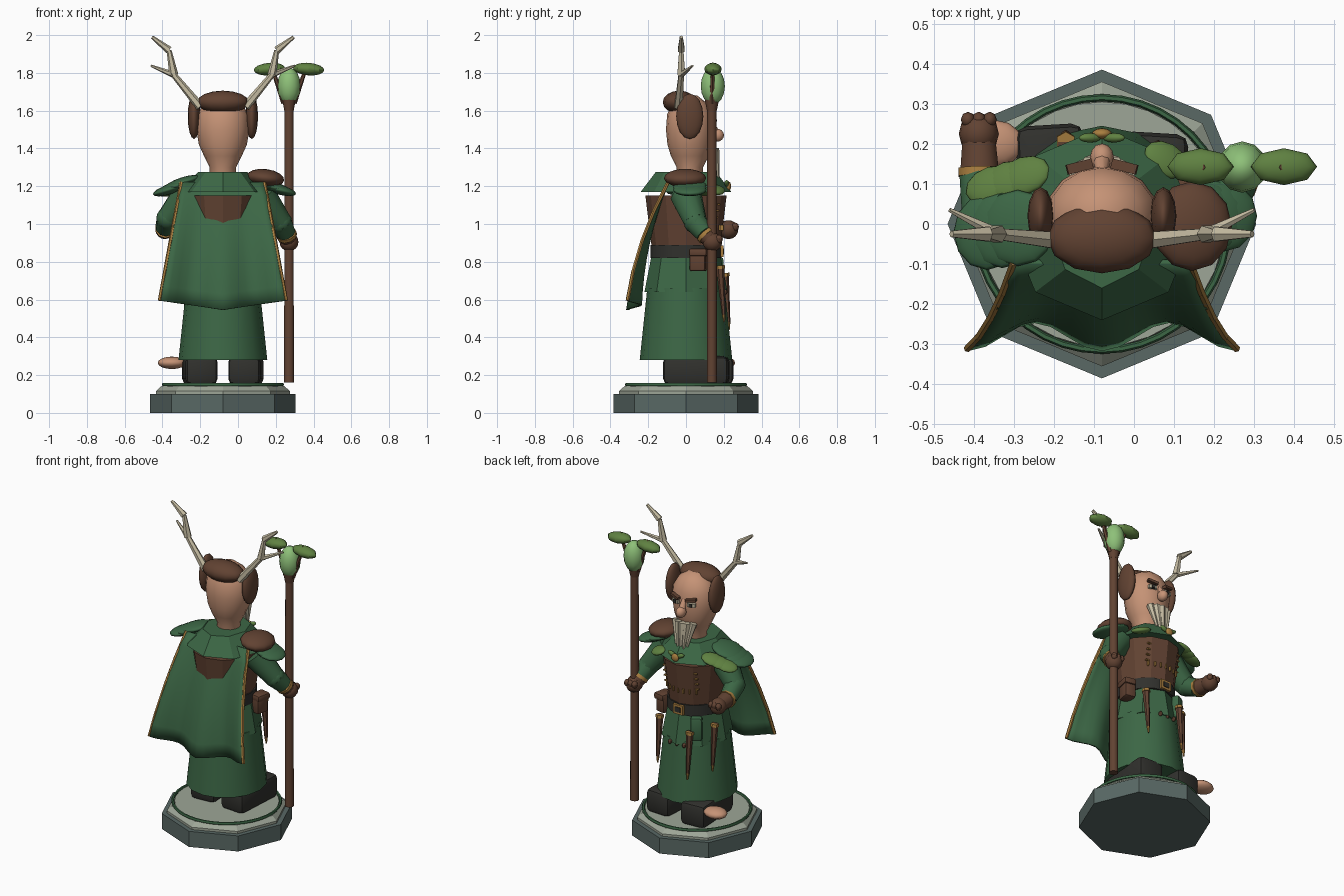
import bpy, bmesh, math
from mathutils import Vector

if "Cube" in bpy.data.objects:
    bpy.data.objects.remove(bpy.data.objects["Cube"], do_unlink=True)

CX = -0.08  # body axis


def material(name, r, g, b):
    m = bpy.data.materials.new(name)
    m.use_nodes = True
    m.diffuse_color = (r, g, b, 1)
    node = next(n for n in m.node_tree.nodes if n.type == 'BSDF_PRINCIPLED')
    node.inputs["Base Color"].default_value = (r, g, b, 1)
    node.inputs["Roughness"].default_value = 0.8
    return m


green = material("forest green", .045, .135, .06)
leaf = material("leaf green", .115, .22, .053)
glow = material("pale green", .27, .53, .19)
brown = material("brown leather", .12, .055, .032)
dark = material("dark boot leather", .03, .03, .026)
skin = material("skin", .56, .29, .18)
bone = material("bone", .56, .5, .36)
gold = material("gold", .4, .21, .05)
slate = material("slate", .1, .14, .13)
stone = material("pale stone", .34, .38, .31)


def finish(bm, name, mat, angle=40):
    bmesh.ops.recalc_face_normals(bm, faces=bm.faces)
    me = bpy.data.meshes.new(name)
    bm.to_mesh(me)
    bm.free()
    ob = bpy.data.objects.new(name, me)
    bpy.context.collection.objects.link(ob)
    me.materials.append(mat)
    bpy.ops.object.select_all(action='DESELECT')
    ob.select_set(True)
    bpy.context.view_layer.objects.active = ob
    bpy.ops.object.shade_smooth_by_angle(angle=math.radians(angle))
    return ob


def loft(name, mat, rings, n=12, cx=CX, cy=0, angle=40):
    """Stack of elliptical rings (z, rx, ry), capped at both ends."""
    bm = bmesh.new()
    loops = [[bm.verts.new((cx + rx * math.cos(2 * math.pi * i / n),
                            cy + ry * math.sin(2 * math.pi * i / n), z)) for i in range(n)]
             for z, rx, ry in rings]
    for a, b in zip(loops, loops[1:]):
        for i in range(n):
            bm.faces.new((a[i], a[(i + 1) % n], b[(i + 1) % n], b[i]))
    bm.faces.new(loops[0])
    bm.faces.new(loops[-1])
    return finish(bm, name, mat, angle)


def ball(name, mat, loc, radii, rot=(0, 0, 0), n=12):
    bm = bmesh.new()
    bmesh.ops.create_uvsphere(bm, u_segments=n, v_segments=8, radius=1)
    ob = finish(bm, name, mat)
    ob.location, ob.scale, ob.rotation_euler = loc, radii, rot
    return ob


def tube(name, mat, a, b, ra, rb, n=8):
    a, b = Vector(a), Vector(b)
    bm = bmesh.new()
    bmesh.ops.create_cone(bm, cap_ends=True, segments=n, radius1=ra, radius2=rb, depth=(b - a).length)
    ob = finish(bm, name, mat, 50)
    ob.location = (a + b) / 2
    ob.rotation_euler = (b - a).to_track_quat('Z', 'Y').to_euler()
    return ob


def box(name, mat, loc, size, rot=(0, 0, 0), bevel=0):
    bm = bmesh.new()
    bmesh.ops.create_cube(bm, size=1)
    bmesh.ops.scale(bm, vec=size, verts=bm.verts)
    if bevel:
        bmesh.ops.bevel(bm, geom=bm.edges[:], offset=bevel, segments=2, affect='EDGES', profile=.5)
    ob = finish(bm, name, mat)
    ob.location, ob.rotation_euler = loc, rot
    return ob


# Plinth
loft("plinth_base", slate, [(0, .385, .385), (.1, .385, .385)], 8)
loft("plinth_step", stone, [(.1, .355, .355), (.115, .355, .355), (.142, .325, .325)], 8, angle=20)
loft("plinth_top", stone, [(.14, .305, .305), (.15, .305, .305)], 32)
bpy.ops.mesh.primitive_torus_add(location=(CX, 0, .15), major_radius=.315, minor_radius=.009,
                                 major_segments=40, minor_segments=6)
ring = bpy.context.object
ring.name = "plinth_ring"
ring.data.materials.append(green)
bpy.ops.object.shade_smooth_by_angle(angle=math.radians(60))

# Boots and bare foot
for side, fy in ((-1, .075), (1, .055)):
    box("boot", dark, (CX + side * .122, fy, .225), (.17, .345, .15), (0, 0, -.06 * side), .03)
ball("bare_foot", skin, (-.35, .2, .265), (.075, .06, .033))

# Robe, tunic and belt
loft("robe_skirt", green, [(.28, .235, .245), (.66, .195, .205)], 16)
loft("tunic_skirt", green, [(.64, .205, .22), (.83, .17, .183)], 8, angle=25)
loft("belt", dark, [(.82, .172, .187), (.89, .172, .187)], 16)
loft("chest_armour", brown, [(.88, .165, .182), (1.15, .2, .215)], 12, angle=25)
loft("collar", green, [(1.17, .235, .24), (1.275, .13, .16)], 8, angle=20)
box("buckle", gold, (CX, .19, .855), (.07, .016, .06))
box("buckle_centre", dark, (CX, .196, .855), (.04, .012, .032))


def chest_y(dx, z):
    k = (z - .88) / .27
    rx, ry = .165 + .035 * k, .182 + .033 * k
    return ry * math.sqrt(1 - (dx / rx) ** 2) + .001


# Gold stitching and collar brooch
for i in range(7):
    dx = (i - 3) * .035
    box("chest_stitch", gold, (CX + dx, chest_y(dx, .98), .98), (.008, .012, .028))
for side in (-1, 1):
    for i in range(4):
        z = 1.0 + i * .035
        box("side_stitch", gold, (CX + side * .11, chest_y(.11, z), z), (.022, .012, .007))
ball("brooch", gold, (CX, .225, 1.2), (.025, .014, .025))
for side in (-1, 1):
    ball("brooch_leaf", leaf, (CX + side * .03, .215, 1.215), (.03, .012, .014), (0, -.4 * side, 0))

# Hip gear
box("belt_pouch", brown, (.105, .065, .81), (.07, .085, .12), (0, 0, -.2), .012)
box("pouch_flap", brown, (.11, .068, .85), (.075, .095, .04), (0, 0, -.2), .01)
box("herb_pouch", green, (-.19, .165, .75), (.07, .05, .15), (0, 0, .5), .015)
for x, y, top in ((-.17, .205, .74), (.06, .18, .78), (-.275, .1, .78)):
    tube("hanging_sheath", brown, (x, y, top), (x, y + .02, top - .26), .022, .01, 6)
    tube("sheath_tip", gold, (x, y + .02, top - .26), (x, y + .023, top - .3), .01, .004, 6)
    tube("sheath_band", gold, (x, y, top), (x, y + .002, top - .018), .025, .025, 6)
for i in range(3):
    ball("tunic_stud", brown, (CX + (i - 1) * .05, .205, .64), (.012, .015, .015), n=6)


# Cape with deepening folds
def cape(u, v):
    y = -.095 - .34 * v + .125 * v * v + .07 * v * math.sin(math.pi * u) ** 2
    return (CX + u * (.22 + .115 * v), y, 1.22 - v * (.675 - .05 * abs(u)))


COLS, ROWS = 16, 8
bm = bmesh.new()
grid = [[bm.verts.new(cape(2 * i / COLS - 1, j / ROWS)) for i in range(COLS + 1)] for j in range(ROWS + 1)]
for j in range(ROWS):
    for i in range(COLS):
        bm.faces.new((grid[j][i], grid[j][i + 1], grid[j + 1][i + 1], grid[j + 1][i]))
cloak = finish(bm, "cape", green, 40)
solid = cloak.modifiers.new("thickness", 'SOLIDIFY')
solid.thickness = .014
solid.offset = 0
for side in (-1, 1):
    for j in range(4):
        tube("cape_trim", gold, cape(side, j / 4), cape(side, (j + 1) / 4), .01, .01, 6)

# Arms: shoulder, elbow, wrist, hand
arms = (((-.27, .0, 1.15), (-.37, .03, 1.03), (-.385, .12, .98), (-.387, .225, .97)),
        ((.12, .0, 1.15), (.225, .05, 1.01), (.255, .1, .95), (.27, .14, .905)))
for shoulder, elbow, wrist, hand in arms:
    w, h = Vector(wrist), Vector(hand)
    tube("upper_sleeve", green, shoulder, elbow, .085, .062, 10)
    ball("sleeve_elbow", green, elbow, (.062, .062, .062))
    tube("lower_sleeve", green, elbow, wrist, .062, .052, 10)
    tube("cuff_band", gold, w, w + (h - w).normalized() * .02, .055, .055, 10)
    tube("glove_cuff", brown, w + (h - w).normalized() * .015, h, .05, .042, 10)
    ball("glove", brown, hand, (.05, .052, .05))
    for i in range(3):
        ball("knuckle", brown, h + Vector(((i - 1) * .027, .035, .015)), (.018, .02, .022), n=8)

# Leaf and fur shoulder guards
for i in range(3):
    ball("shoulder_leaf", green, (-.29 - .038 * i, -.01 - .005 * i, 1.222 - .02 * i),
         (.1 - .006 * i, .095, .026), (0, -.3, 0))
    ball("shoulder_front_leaf", leaf, (-.275 - .04 * i, .12 - .012 * i, 1.2 - .013 * i),
         (.07, .05, .02), (-.35, -.25, .3))
    ball("left_shoulder_leaf", green, (.17 + .025 * i, .02, 1.205 - .012 * i), (.09, .09, .026), (0, .25, 0))
ball("fur_shoulder", brown, (.145, -.005, 1.243), (.1, .112, .048), (0, .12, 0))
ball("chest_leaf", leaf, (.08, .16, 1.18), (.06, .045, .02), (-.4, .2, -.5))

# Head, hair and face
loft("head", skin, [(1.2, .07, .07), (1.3, .07, .07), (1.36, .1, .1), (1.42, .127, .118), (1.5, .141, .126),
                    (1.58, .135, .12), (1.64, .1, .09), (1.68, .04, .04)], 16, cy=.02, angle=60)
ball("hair_top", brown, (CX, -.035, 1.645), (.137, .088, .061))
for side in (-1, 1):
    ball("hair_side", brown, (CX + side * .153, .02, 1.57), (.033, .072, .12))
    box("eye_white", bone, (CX + side * .055, .138, 1.52), (.05, .02, .022), (0, 0, -.25 * side))
    box("pupil", dark, (CX + side * .053, .144, 1.52), (.02, .02, .022), (0, 0, -.25 * side))
    box("eyebrow", brown, (CX + side * .056, .143, 1.552), (.065, .025, .016), (0, -.2 * side, -.25 * side))
ball("nose", skin, (CX, .165, 1.47), (.03, .036, .034))
tube("nose_bridge", skin, (CX, .13, 1.54), (CX, .16, 1.475), .014, .024)
for i in range(5):
    k = i - 2
    tube("beard_lock", bone, (CX + k * .032, .153 - .006 * k * k, 1.4),
         (CX + k * .019, .17 - .003 * k * k, 1.22 + .018 * abs(k)), .023, .008, 6)

# Antlers
for s in (-1, 1):
    a, b, c, d, e = [(CX + s * x, y, z) for x, y, z in (
        (.12, -.04, 1.62), (.26, -.025, 1.79), (.285, -.025, 1.92), (.375, -.025, 1.99), (.38, .035, 1.838))]
    tube("antler_base", bone, a, b, .024, .016, 6)
    tube("antler_beam", bone, b, c, .024, .013, 6)
    tube("antler_tip", bone, c, d, .021, .009, 6)
    tube("antler_branch", bone, b, e, .017, .006, 6)

# Staff with seed and leaves
SX, SY = .27, .137
tube("staff", brown, (SX, SY, .16), (SX, SY, 1.62), .027, .025, 10)
tube("staff_head", brown, (SX, SY, 1.6), (SX, SY, 1.67), .026, .04, 10)
ball("staff_seed", glow, (SX, SY + .005, 1.73), (.062, .064, .098))
for s in (-1, 1):
    tube("staff_twig", brown, (SX + s * .025, SY, 1.64), (SX + s * .1, SY + .005, 1.852), .016, .008, 6)
    ball("staff_leaf", leaf, (SX + s * .104, SY + .006, 1.82), (.083, .046, .033), (0, .08 * s, 0), 8)
